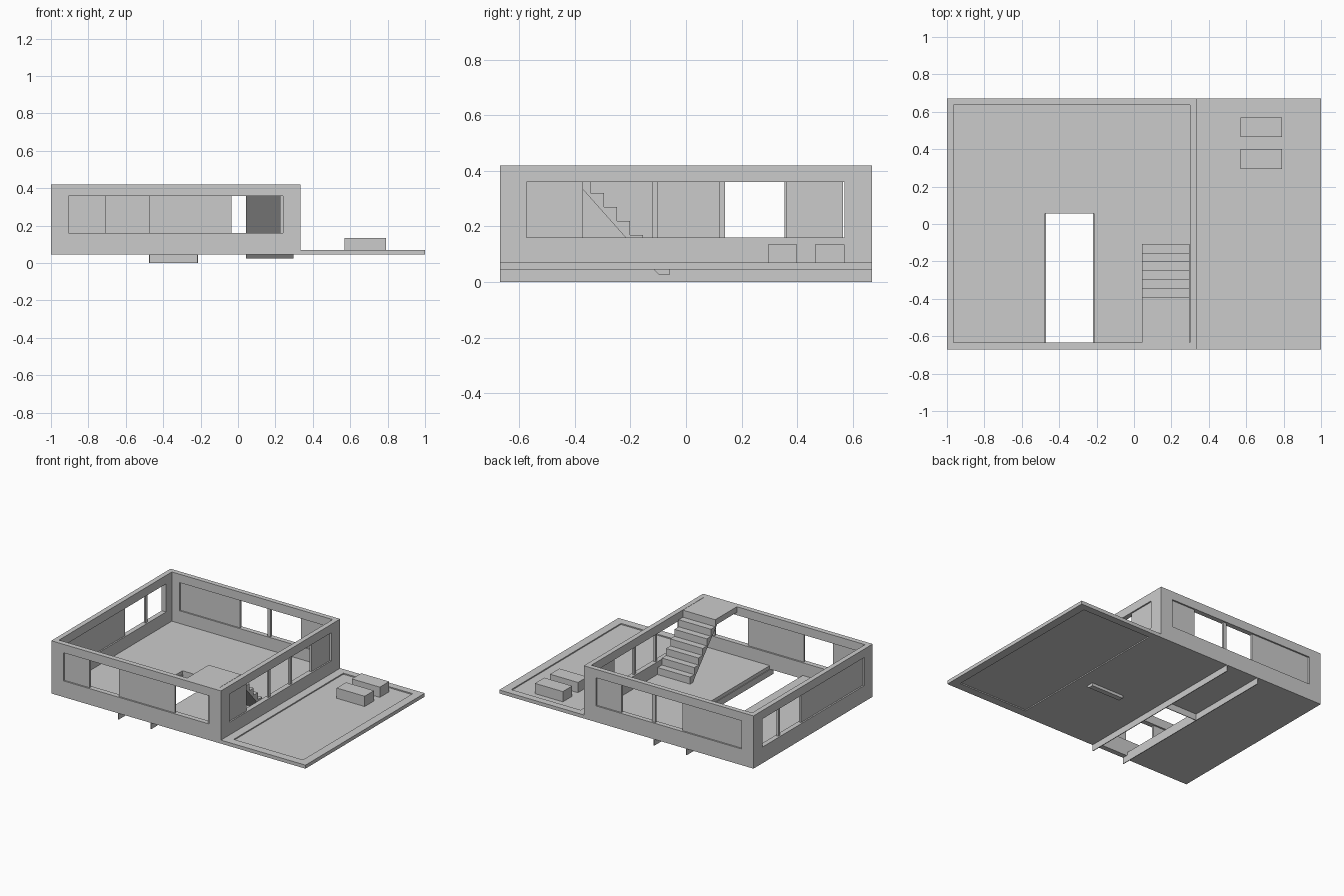
import bpy, bmesh

if "Cube" in bpy.data.objects:
    bpy.data.objects.remove(bpy.data.objects["Cube"])


def box(name, x0, x1, y0, y1, z0, z1):
    bm = bmesh.new()
    bmesh.ops.create_cube(bm, size=1)
    for v in bm.verts:
        v.co = (x0 if v.co.x < 0 else x1, y0 if v.co.y < 0 else y1, z0 if v.co.z < 0 else z1)
    me = bpy.data.meshes.new(name)
    bm.to_mesh(me)
    bm.free()
    ob = bpy.data.objects.new(name, me)
    bpy.context.collection.objects.link(ob)
    return ob


def cut(target, *dims):
    cutter = box("cutter", *dims)
    cutter.hide_render = True
    mod = target.modifiers.new("cut", 'BOOLEAN')
    mod.operation = 'DIFFERENCE'
    mod.solver = 'EXACT'
    mod.object = cutter
    bpy.context.view_layer.objects.active = target
    bpy.ops.object.modifier_apply(modifier=mod.name)
    bpy.data.objects.remove(cutter)


ZB, ZF, ZT = 0.045, 0.07, 0.42      # slab bottom, floor level, wall top
W0, W1 = 0.16, 0.36                 # window sill and head
XL, XR, Y = -1.0, 0.335, 0.67       # building footprint

# House shell: walls and floor, with window bands and stairwell opening
shell = box("house_shell", XL, XR, -Y, Y, ZB, ZT)
cut(shell, -0.965, 0.30, -0.633, 0.635, ZF, 0.6)
cut(shell, -1.2, 0.6, -0.575, 0.57, W0, W1)
cut(shell, -0.905, 0.24, -1, 1, W0, W1)
cut(shell, -0.475, -0.215, -0.633, 0.055, 0, 0.1)

# Solid window panels and mullions, as (start, end) along each wall
front = [(-0.905, -0.705), (-0.475, -0.035), (0.225, 0.24)]
back = [(-0.905, -0.435), (-0.22, -0.195), (0.045, 0.24)]
right = [(-0.575, -0.37), (-0.12, -0.10), (0.12, 0.14), (0.36, 0.38), (0.38, 0.565)]
left = [(-0.575, 0.12), (0.355, 0.375)]
T = 0.007
for side, yc, spans in (("front", -0.652, front), ("back", 0.652, back)):
    for a, b in spans:
        box(side + "_window_panel", a, b, yc - T, yc + T, W0, W1)
for side, xc, spans in (("right", 0.318, right), ("left", -0.982, left)):
    for a, b in spans:
        box(side + "_window_panel", xc - T, xc + T, a, b, W0, W1)

# Beams under the floor and the trimmer at the end of the opening
B = 0.005
box("floor_beam_left", -0.475, -0.475 + B, -Y, Y, 0, ZB)
box("floor_beam_right", -0.215 - B, -0.215, -Y, Y, 0, ZB)
box("opening_trimmer", -0.475, -0.215, 0.055, 0.055 + B, 0, ZB)

# Terrace slab with a raised rim above and below
terrace = box("terrace", XR, 1, -Y, Y, ZB, ZF)
cut(terrace, 0.395, 0.94, -0.612, 0.62, 0.062, 0.1)
cut(terrace, 0.395, 0.94, -0.612, 0.62, 0, 0.053)

# Blocks on the terrace
for y in (0.295, 0.465):
    box("terrace_block", 0.57, 0.79, y, y + 0.105, 0.06, 0.135)

# Staircase with landing: side profile extruded across its width
run, rise = 0.0472, 0.05
profile = [(-0.06, 0.025)]
for i in range(8):
    z = ZF + i * rise
    y = -0.06 - i * run
    if i:
        profile.append((y, z - rise))
    profile.append((y, z))
profile += [(-0.633, ZT), (-0.633, 0.38), (-0.413, 0.38), (-0.097, 0.025)]
bm = bmesh.new()
face = bm.faces.new([bm.verts.new((0.043, y, z)) for y, z in profile])
ext = bmesh.ops.extrude_face_region(bm, geom=[face])
for v in ext["geom"]:
    if isinstance(v, bmesh.types.BMVert):
        v.co.x = 0.298
bmesh.ops.recalc_face_normals(bm, faces=bm.faces)
me = bpy.data.meshes.new("staircase")
bm.to_mesh(me)
bm.free()
bpy.context.collection.objects.link(bpy.data.objects.new("staircase", me))
